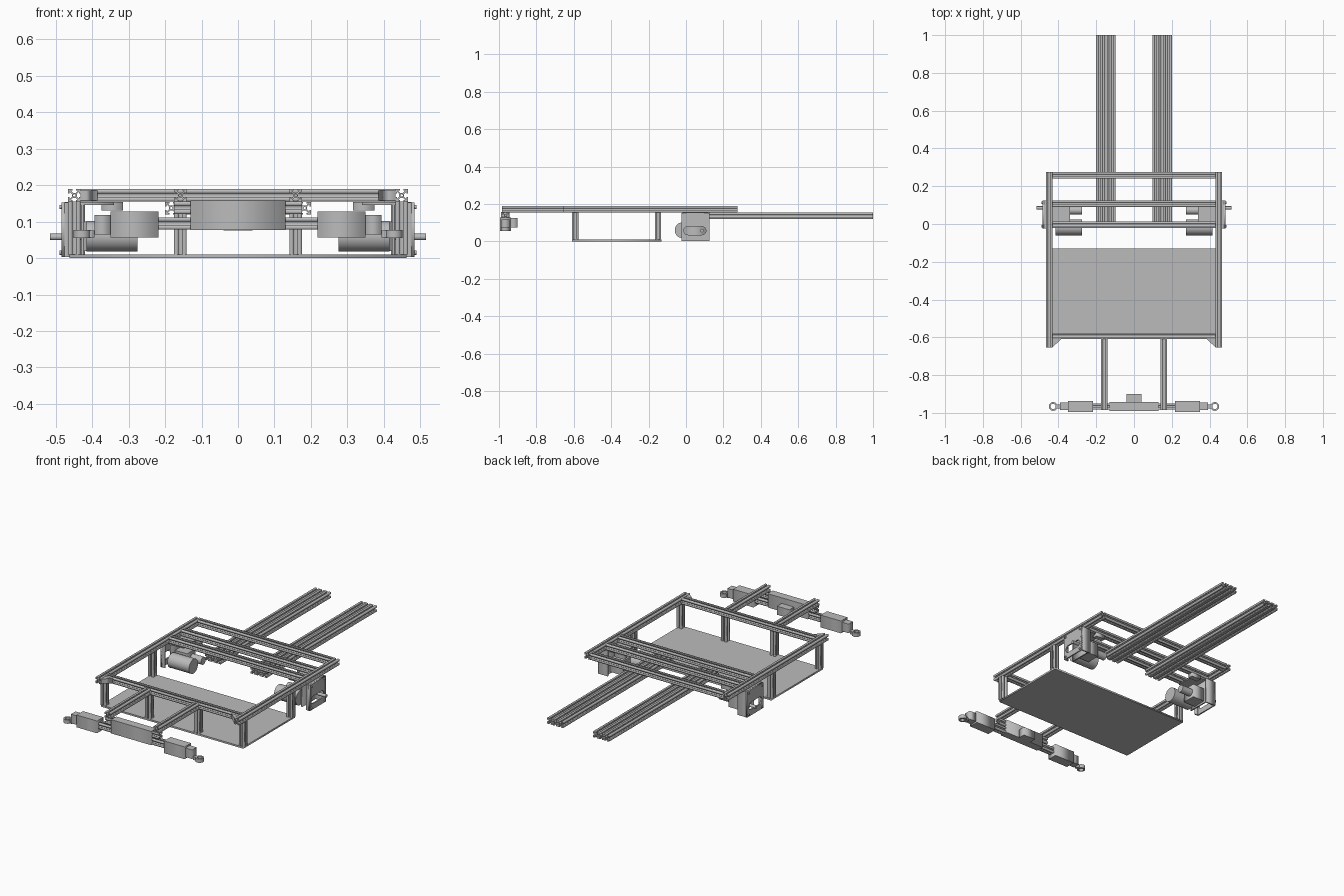
import bpy, math
from mathutils import Matrix, Vector

if "Cube" in bpy.data.objects:
    bpy.data.objects.remove(bpy.data.objects["Cube"])

metal = bpy.data.materials.new("plain grey metal")
metal.use_nodes = True
GREY = (0.5, 0.5, 0.5, 1)
metal.diffuse_color = GREY
metal.node_tree.nodes["Principled BSDF"].inputs["Base Color"].default_value = GREY

# Columns give the world direction of profile u, profile v and the length
AXES = {
    "x": Matrix(((0, 0, 1), (1, 0, 0), (0, 1, 0))),
    "y": Matrix(((0, 1, 0), (0, 0, 1), (1, 0, 0))),
    "z": Matrix(((1, 0, 0), (0, 1, 0), (0, 0, 1))),
}


def finish(name, mesh):
    obj = bpy.data.objects.new(name, mesh)
    bpy.context.collection.objects.link(obj)
    mesh.materials.clear()
    mesh.materials.append(metal)
    return obj


def prism(name, outlines, axis, centre, length):
    """Extrude closed outlines (inner ones become holes) along an axis."""
    curve = bpy.data.curves.new(name + " outline", "CURVE")
    curve.dimensions = "2D"
    curve.fill_mode = "BOTH"
    curve.extrude = length / 2
    for pts in outlines:
        spline = curve.splines.new("POLY")
        spline.points.add(len(pts) - 1)
        for p, (u, v) in zip(spline.points, pts):
            p.co = (u, v, 0, 1)
        spline.use_cyclic_u = True
    temp = bpy.data.objects.new("temp", curve)
    bpy.context.collection.objects.link(temp)
    deps = bpy.context.evaluated_depsgraph_get()
    mesh = bpy.data.meshes.new_from_object(temp.evaluated_get(deps))
    bpy.data.objects.remove(temp)
    bpy.data.curves.remove(curve)
    mesh.transform(Matrix.Translation(Vector(centre)) @ AXES[axis].to_4x4())
    return finish(name, mesh)


def box(name, x, y, z):
    (a, b), (c, d) = x, y
    pts = [(a, c), (b, c), (b, d), (a, d)]
    return prism(name, [pts], "z", (0, 0, sum(z) / 2), z[1] - z[0])


def circle(r, n=32, u=0, v=0):
    return [(u + r * math.cos(i * math.tau / n), v + r * math.sin(i * math.tau / n))
            for i in range(n)]


def cylinder(name, axis, centre, r, length):
    obj = prism(name, [circle(r)], axis, centre, length)
    bpy.ops.object.select_all(action="DESELECT")
    obj.select_set(True)
    bpy.context.view_layer.objects.active = obj
    bpy.ops.object.shade_smooth_by_angle()
    return obj


# Slotted extrusion cross-section: one side turned four times
W = 0.034
SIDE = [(1, -1), (1, -.3), (.78, -.3), (.78, -.6), (.4, -.22),
        (.4, .22), (.78, .6), (.78, .3), (1, .3)]
SLOTTED = []
for turn in range(4):
    c, s = [(1, 0), (0, 1), (-1, 0), (0, -1)][turn]
    SLOTTED += [((u * c - v * s) * W / 2, (u * s + v * c) * W / 2) for u, v in SIDE]


def beam(name, axis, centre, length):
    return prism(name, [SLOTTED, circle(W * .1, 10)], axis, centre, length)


TOP = 0.172
FRONT = -0.966

# Upper frame
for y, label in ((-.593, "front"), (-.005, "middle"), (.108, "mount"), (.257, "rear")):
    beam(label + "_cross_beam", "x", (0, y, TOP), .864)

# Lower tray
box("floor_plate", (-.462, .462), (-.61, -.13), (0, .01))

# Front crossbeams and centre housing
beam("upper_front_beam", "x", (0, FRONT, .138), .35)
beam("lower_front_beam", "x", (0, FRONT, .095), .46)
box("centre_housing", (-.13, .13), (-.99, -.943), (.077, .158))
box("centre_connector", (-.04, .04), (-.943, -.9), (.075, .125))

for s, side in ((1, "left"), (-1, "right")):
    def span(a, b):
        return tuple(sorted((s * a, s * b)))

    # Rails, posts and forward arms
    beam(side + "_side_rail", "y", (s * .449, -.19, TOP), .93)
    beam(side + "_front_post", "z", (s * .449, -.593, .0825), .145)
    beam(side + "_rear_post", "z", (s * .449, -.15, .0825), .145)
    beam(side + "_inner_post", "z", (s * .158, -.593, .0825), .145)
    beam(side + "_forward_arm", "y", (s * .158, -.797, TOP), .375)

    # Long rear rail, three extrusions wide
    for i in (-1, 0, 1):
        beam(side + "_rear_rail", "y", (s * .149 + i * W, .489, .137), 1.022)

    # Corner gusset
    prism(side + "_corner_gusset",
          [[(s * .432, -.61), (s * .385, -.61), (s * .432, -.652)]],
          "z", (0, 0, TOP), .028)

    # Front actuator with eye end
    box(side + "_actuator_body", span(.218, .35), (-.995, -.936), (.056, .128))
    box(side + "_actuator_neck", span(.35, .393), (-.986, -.945), (.065, .118))
    box(side + "_actuator_rod", span(.393, .415), (-.976, -.956), (.056, .076))
    prism(side + "_actuator_eye",
          [circle(.023, 24, s * .428, FRONT), circle(.014, 24, s * .428, FRONT)],
          "z", (0, 0, .066), .022)

    # Slotted outer drive plate
    slot = [(.085 + .022 * math.cos(a), .058 + .022 * math.sin(a))
            for a in [math.pi * (i / 12 - .5) for i in range(13)]]
    slot += [(.01 + .022 * math.cos(a), .058 + .022 * math.sin(a))
             for a in [math.pi * (i / 12 + .5) for i in range(13)]]
    outline = [(-.025, .003), (.125, .003), (.125, .153), (-.025, .153)]
    prism(side + "_drive_plate", [outline, slot], "x", (s * .48, 0, 0), .008)
    for y in (-.012, .112):
        for z in (.015, .14):
            cylinder(side + "_plate_bolt", "x", (s * .486, y, z), .006, .006)
    box(side + "_front_flange", span(.458, .484), (-.025, -.017), (.003, .153))
    box(side + "_rear_flange", span(.42, .484), (.117, .125), (.003, .153))
    box(side + "_top_flange", span(.34, .476), (-.017, .117), (.146, .154))
    box(side + "_inner_plate", span(.422, .43), (-.017, .117), (.01, .146))

    # Motor, gearbox and output shaft
    cylinder(side + "_motor", "x", (s * .346, -.018, .06), .042, .14)
    box(side + "_gearbox", span(.345, .422), (.02, .1), (.02, .1))
    cylinder(side + "_gear_hub", "x", (s * .31, .072, .058), .022, .07)
    cylinder(side + "_output_shaft", "x", (s * .43, .085, .058), .009, .17)
    box(side + "_hanger", span(.315, .375), (.095, .125), (.13, .154))
